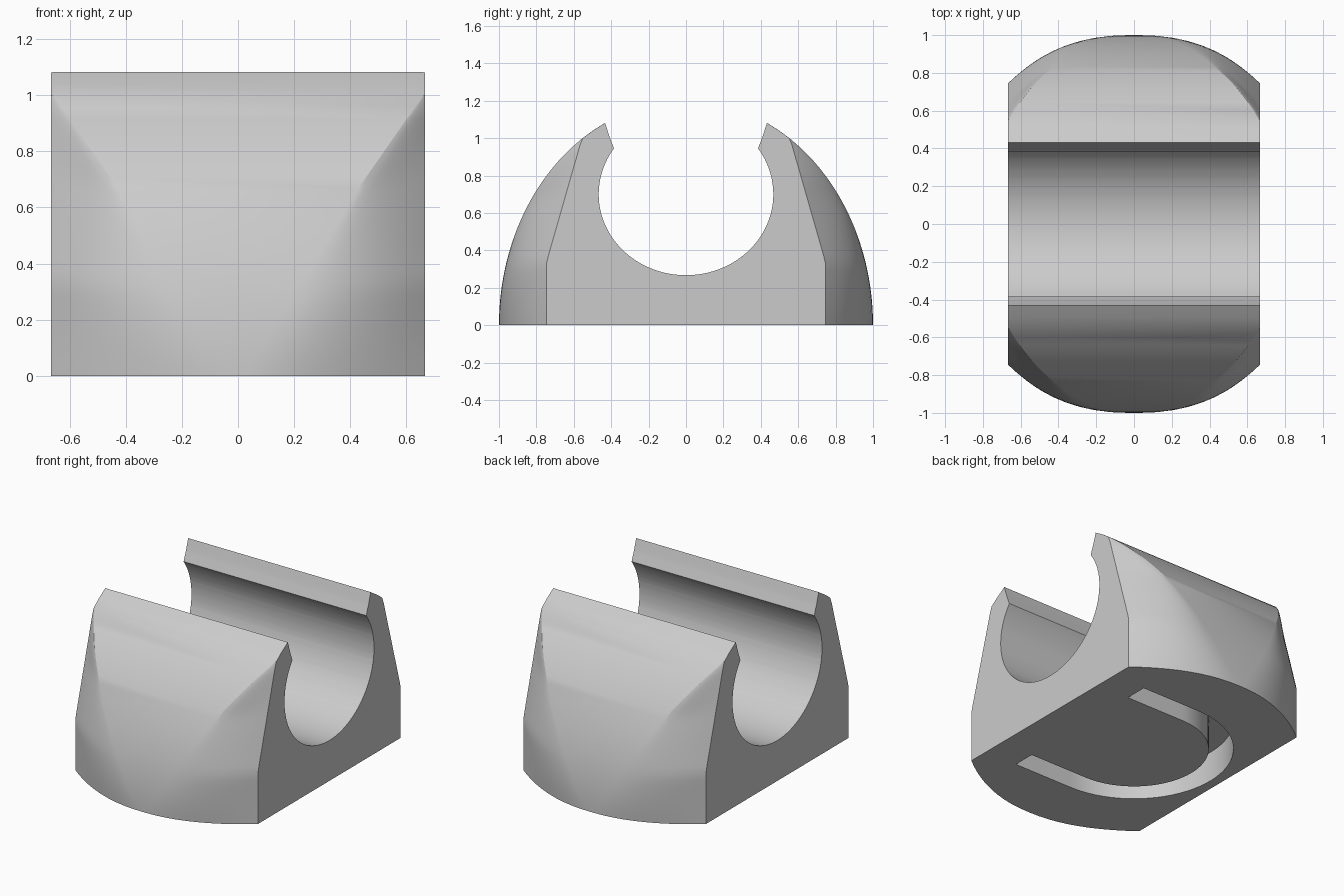
import bpy, bmesh
from math import sin, cos, pi, sqrt, radians, asin

cube = bpy.data.objects.get("Cube")
if cube:
    bpy.data.objects.remove(cube, do_unlink=True)

HALF_W, TOP = 0.667, 1.083
ROWS, COLS = 26, 10

grey = bpy.data.materials.new("plain grey")
grey.use_nodes = True
colour = (0.6, 0.6, 0.6, 1)
grey.diffuse_color = colour
grey.node_tree.nodes["Principled BSDF"].inputs["Base Color"].default_value = colour


def make_object(name, bm):
    bmesh.ops.recalc_face_normals(bm, faces=bm.faces)
    mesh = bpy.data.meshes.new(name)
    bm.to_mesh(mesh)
    bm.free()
    mesh.materials.append(grey)
    ob = bpy.data.objects.new(name, mesh)
    bpy.context.collection.objects.link(ob)
    return ob


def loft(name, rings):
    """Skin closed rings of equal length and cap both ends."""
    bm = bmesh.new()
    loops = [[bm.verts.new(p) for p in ring] for ring in rings]
    for a, b in zip(loops, loops[1:]):
        for i in range(len(a)):
            j = (i + 1) % len(a)
            bm.faces.new((a[i], a[j], b[j], b[i]))
    bm.faces.new(loops[0][::-1])
    bm.faces.new(loops[-1])
    return make_object(name, bm)


def mix(a, b, t):
    return a + (b - a) * max(0, min(1, t))


def outline(z):
    """Bowed plan outline that flattens toward the top."""
    y_mid = sqrt(1 - (z / 1.2) ** 2)
    y_end = min(mix(0.745, 0.556, (z - 0.34) / 0.66), y_mid - 0.001)
    flat = mix(0.02, 0.43, z / 0.67) if z < 0.67 else mix(0.43, 0.66, (z - 0.67) / 0.33)
    power = mix(2, 1.2, (z - 0.3) / 0.4)
    half = []
    for i in range(COLS + 1):
        t = i / COLS
        half.append((mix(flat, HALF_W, t), mix(y_mid, y_end, t ** power)))
    back = [(-x, y) for x, y in reversed(half)] + half
    return [(x, y, z) for x, y in back] + [(x, -y, z) for x, y in reversed(back)]


# Block with bowed front and back
body = loft("cradle_body", [outline(TOP * i / ROWS) for i in range(ROWS + 1)])

# Open channel running along x, with a flared mouth
start = asin(0.245 / 0.433)
arc = [start - (pi + 2 * start) * i / 56 for i in range(57)]
channel = [(0.467 * cos(a), 0.7 + 0.433 * sin(a)) for a in arc]
flare = [(0.44, 1.2), (0.433, TOP), (0.41, 1.01)]
channel = flare + channel + [(-y, z) for y, z in reversed(flare)]
channel_cutter = loft("channel_cutter", [[(x, y, z) for y, z in channel] for x in (-1, 1)])

# U-shaped slot in the underside, open arms toward +x
def slot_edge(r):
    bend = [pi / 2 + pi * i / 40 for i in range(41)]
    return [(0.43, r)] + [(r * cos(a), r * sin(a)) for a in bend] + [(0.43, -r)]

slot = slot_edge(0.605) + slot_edge(0.455)[::-1]
slot_cutter = loft("slot_cutter", [[(x, y, z) for x, y in slot] for z in (-0.1, 0.2)])

bpy.context.view_layer.objects.active = body
body.select_set(True)
for cutter in (channel_cutter, slot_cutter):
    mod = body.modifiers.new(cutter.name, 'BOOLEAN')
    mod.operation = 'DIFFERENCE'
    mod.solver = 'EXACT'
    mod.object = cutter
    bpy.ops.object.modifier_apply(modifier=mod.name)
    bpy.data.objects.remove(cutter, do_unlink=True)

bpy.ops.object.shade_smooth_by_angle(angle=radians(25))
